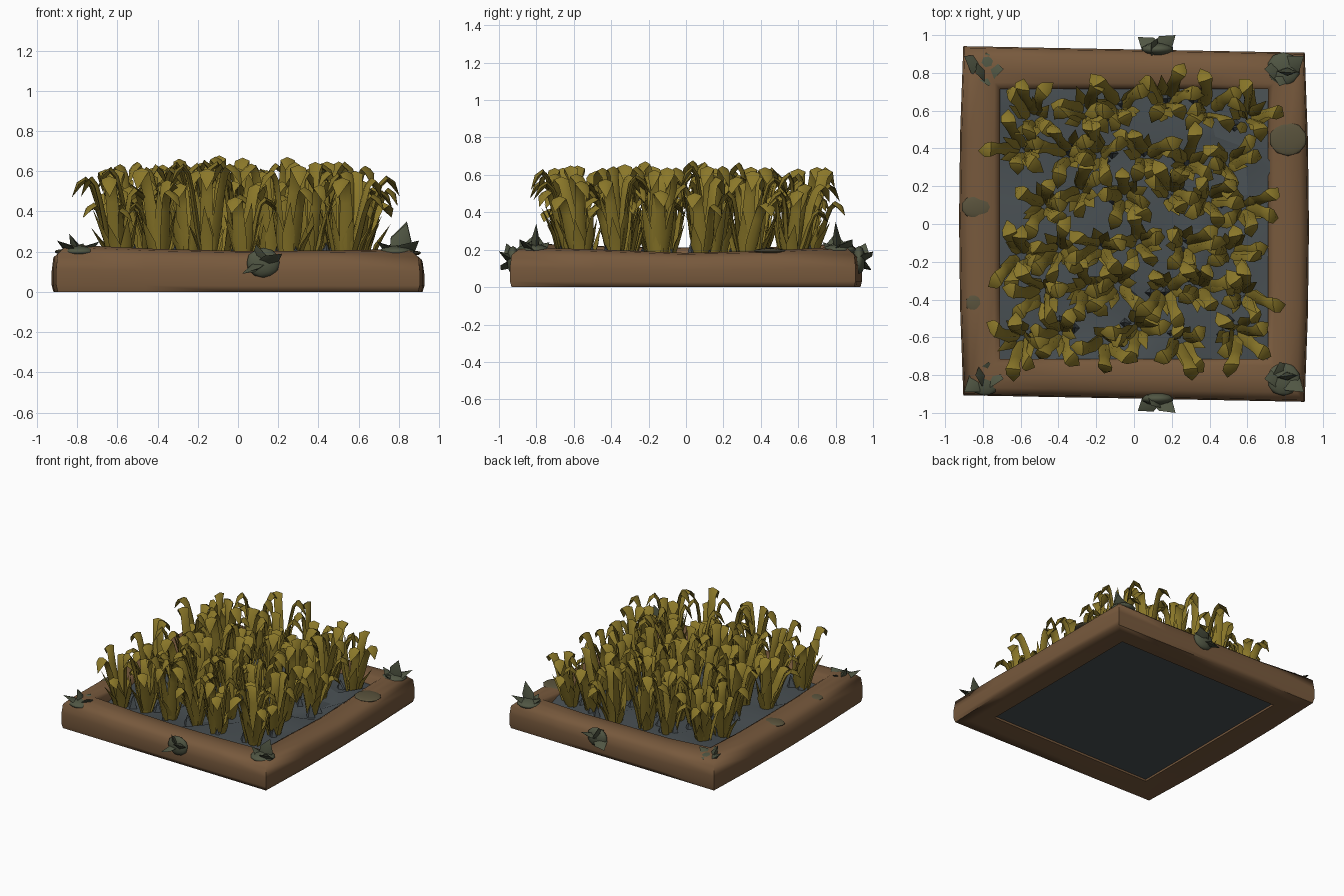
import bpy, math, random
from mathutils import Vector

random.seed(5)
cube = bpy.data.objects.get("Cube")
if cube:
    bpy.data.objects.remove(cube, do_unlink=True)


def material(name, rgb):
    m = bpy.data.materials.new(name)
    m.use_nodes = True
    m.diffuse_color = (*rgb, 1)
    m.node_tree.nodes["Principled BSDF"].inputs["Base Color"].default_value = (*rgb, 1)
    return m


GOLD = material("golden_crop", (0.255, 0.185, 0.022))
WOOD = material("brown_wood", (0.185, 0.1, 0.046))
SOIL = material("grey_soil", (0.065, 0.078, 0.085))
MOSS = material("green_grey_moss", (0.08, 0.092, 0.056))
STAIN = material("faded_moss", (0.1, 0.085, 0.045))


def add_object(name, verts, faces, mat, angle=40):
    mesh = bpy.data.meshes.new(name)
    mesh.from_pydata([tuple(v) for v in verts], [], faces)
    mesh.materials.append(mat)
    ob = bpy.data.objects.new(name, mesh)
    bpy.context.collection.objects.link(ob)
    bpy.ops.object.select_all(action='DESELECT')
    bpy.context.view_layer.objects.active = ob
    ob.select_set(True)
    bpy.ops.object.mode_set(mode='EDIT')
    bpy.ops.mesh.select_all(action='SELECT')
    bpy.ops.mesh.normals_make_consistent(inside=False)
    bpy.ops.object.mode_set(mode='OBJECT')
    bpy.ops.object.shade_smooth_by_angle(angle=math.radians(angle))
    return ob


def add_blade(verts, faces, path, widths, side, thick=0.4):
    """Diamond-section leaf swept along a path; the last point is the tip."""
    base = len(verts)
    n = len(path) - 1
    for i in range(n):
        along = (path[i + 1] - path[max(i - 1, 0)]).normalized()
        up = along.cross(side).normalized() * widths[i] * thick
        for off in (side * widths[i], up, -side * widths[i], -up):
            verts.append(path[i] + off)
    verts.append(path[-1])
    faces.append([base + k for k in range(4)])
    for i in range(n):
        for k in range(4):
            a, b = base + 4 * i + k, base + 4 * i + (k + 1) % 4
            faces.append([a, b, base + 4 * n] if i == n - 1 else [a, b, b + 4, a + 4])


def heading(ang):
    """Outward direction and the sideways direction square to it."""
    out = Vector((math.cos(ang), math.sin(ang), 0))
    return out, Vector((-out.y, out.x, 0))


# Wooden frame: one rounded section swept around the square
section = [(0.0, 0.04), (0.0, 0.9), (0.15, 0.99), (0.5, 1.01), (0.8, 0.97),
           (0.98, 0.82), (1.02, 0.5), (1.02, 0.15), (0.98, 0.0), (0.6, 0.0), (0.15, 0.03)]
steps = [-1, -0.5, 0, 0.5]
stations = [(t, -1, t) for t in steps] + [(1, t, t) for t in steps]
stations += [(-t, 1, t) for t in steps] + [(-1, -t, t) for t in steps]
verts, faces = [], []
for sx, sy, t in stations:
    bow = 0.022 * (1 - t * t)
    height = 0.198 + 0.02 * t * t - 0.011 * sx + random.uniform(-0.006, 0.006)
    for u, h in section:
        reach = 0.71 + 0.19 * u + bow * u
        reach_y = 0.715 + 0.205 * u
        skew = -0.017 * sx * u
        verts.append((sx * reach, sy * reach_y + skew, h * height))
count, ring = len(section), len(stations)
for i in range(ring):
    for k in range(count):
        a, b = i * count, ((i + 1) % ring) * count
        k2 = (k + 1) % count
        faces.append([a + k, a + k2, b + k2, b + k])
add_object("wooden_frame", verts, faces, WOOD, 75)

# Uneven soil bed closed by a flat underside
n = 10
verts, faces = [], []
for j in range(n + 1):
    for i in range(n + 1):
        edge = i in (0, n) or j in (0, n)
        wob = 0 if edge else 0.03
        verts.append((-0.72 + 1.44 * i / n + random.uniform(-wob, wob),
                      -0.73 + 1.46 * j / n + random.uniform(-wob, wob),
                      0.155 + random.uniform(-0.03, 0.03)))
row = n + 1
for j in range(n):
    for i in range(n):
        a = j * row + i
        faces.append([a, a + 1, a + row + 1, a + row])
rim = list(range(n)) + [j * row + n for j in range(n)]
rim += [n * row + n - i for i in range(n)] + [(n - j) * row for j in range(n)]
low = len(verts)
verts += [(verts[k][0], verts[k][1], 0.025) for k in rim]
m = len(rim)
faces += [[rim[k], rim[(k + 1) % m], low + (k + 1) % m, low + k] for k in range(m)]
faces.append([low + k for k in range(m)])
add_object("soil_bed", verts, faces, SOIL, 20)

# Crop clumps: fanned curled leaves, broad spikes and small soil mounds
leaves, leaf_faces, mounds, mound_faces = [], [], [], []
grid = 6
for j in range(grid):
    for i in range(grid):
        shift = 0.05 if j % 2 else -0.05
        x = -0.55 + 1.1 * i / (grid - 1) + shift + random.uniform(-0.04, 0.04)
        y = -0.6 + 1.2 * j / (grid - 1) + random.uniform(-0.05, 0.05)
        root = Vector((x, y, 0.12))
        lean = Vector((x, y, 0)) * 0.07
        top = 0.665 - 0.2 * x * x - 0.1 * y * y
        turn = random.uniform(0, math.tau)
        for k in range(5):
            out, side = heading(turn + k * math.tau / 5 + random.uniform(-0.5, 0.5))
            h = top * random.choice((1, 0.96, 0.9, 0.82, 0.72)) - 0.12
            s = random.uniform(0.6, 1.0)
            twist = side * random.uniform(-0.07, 0.07)
            profile = [(0.02, 0, 0.022), (0.06, 0.4, 0.036), (0.085, 0.75, 0.03),
                       (0.105, 0.93, 0.03), (0.135, 1, 0.04), (0.17, 0.95, 0.036),
                       (0.215, 0.8, 0)]
            path = [root + out * r * s + twist * f * r * 6 + lean * f + Vector((0, 0, f * h))
                    for r, f, w in profile]
            add_blade(leaves, leaf_faces, path, [p[2] for p in profile], side)
        for k in range(6):
            out, side = heading(k * math.tau / 6 + random.uniform(-0.5, 0.5))
            h = random.uniform(0.2, 0.42)
            r = random.uniform(0.01, 0.05)
            path = [root + out * r, root + out * (r + 0.035) + Vector((0, 0, h * 0.5)),
                    root + out * (r + 0.085) + lean * 0.5 + Vector((0, 0, h))]
            add_blade(leaves, leaf_faces, path, [0.022, 0.032, 0], side)
        for k in range(2):
            out = Vector((random.uniform(-0.08, 0.08), random.uniform(-0.07, 0.07), 0))
            path = [root + out, root + out * 1.1 + Vector((0, 0, random.uniform(0.08, 0.13)))]
            add_blade(mounds, mound_faces, path, [0.045, 0], Vector((1, 0, 0)), 0.9)
add_object("crop_leaves", leaves, leaf_faces, GOLD, 50)
add_object("soil_mounds", mounds, mound_faces, SOIL, 20)


# Mossy tufts: broad pointed leaves fanning from one root
def tuft(name, root, tips, width):
    verts, faces = [], []
    root = Vector(root)
    for tip in tips:
        d = Vector(tip) - root
        side = d.cross(Vector((0.3, 0.2, 1))).normalized()
        path = [root, root + d * 0.45, Vector(tip)]
        add_blade(verts, faces, path, [width * 0.7, width, 0], side, 0.4)
    add_object(name, verts, faces, MOSS, 50)


# Low patch of moss clinging to the wood
def patch(name, location, size, mat):
    bpy.ops.mesh.primitive_ico_sphere_add(subdivisions=2, radius=1, location=location)
    ob = bpy.context.object
    ob.name = name
    ob.scale = size
    ob.data.materials.append(mat)
    bpy.ops.object.shade_smooth_by_angle(angle=math.radians(60))


corners = {"front_right": (-1, -1, 0.29), "front_left": (1, -1, 0.34),
           "back_right": (-1, 1, 0.29), "back_left": (1, 1, 0.35)}
for label, (sx, sy, h) in corners.items():
    patch("corner_moss_" + label, (sx * 0.79, sy * 0.82, 0.2), (0.09, 0.09, 0.03), MOSS)
    tuft("corner_tuft_" + label, (sx * 0.79, sy * 0.81, 0.18),
         [(sx * 0.9, sy * 0.89, 0.255), (sx * 0.84, sy * 0.8, h),
          (sx * 0.69, sy * 0.82, 0.25), (sx * 0.77, sy * 0.73, 0.24)], 0.055)
for label, sy in (("front", -1), ("back", 1)):
    patch("side_moss_" + label, (0.125, sy * 0.925, 0.145), (0.085, 0.035, 0.075), MOSS)
    tuft("side_tuft_" + label, (0.12, sy * 0.92, 0.14),
         [(0.02, sy * 0.99, 0.09), (0.22, sy, 0.19), (0.09, sy * 0.96, 0.235)], 0.05)

# Faded moss on the side rails
patch("moss_patch_left", (0.815, 0.45, 0.193), (0.1, 0.09, 0.016), STAIN)
patch("moss_patch_right_back", (-0.83, 0.09, 0.2), (0.085, 0.065, 0.016), STAIN)
patch("moss_patch_right_front", (-0.82, -0.42, 0.202), (0.07, 0.07, 0.016), STAIN)
